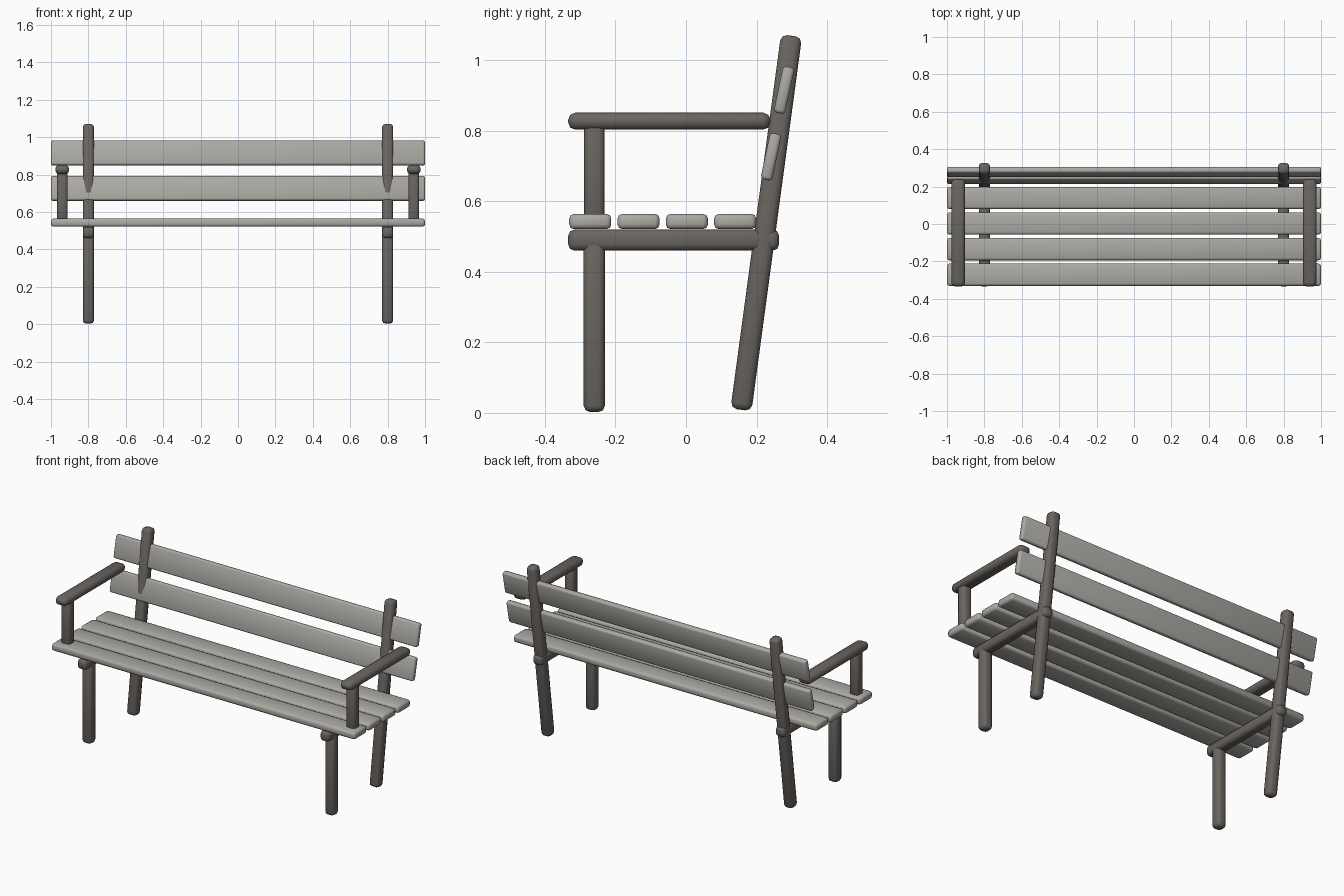
import bpy, math

if "Cube" in bpy.data.objects:
    bpy.data.objects.remove(bpy.data.objects["Cube"])


def material(name, rgb):
    m = bpy.data.materials.new(name)
    m.diffuse_color = (*rgb, 1)
    m.use_nodes = True
    m.node_tree.nodes["Principled BSDF"].inputs["Base Color"].default_value = m.diffuse_color
    return m


SLAT = material("pale grey wood", (0.41, 0.40, 0.37))
FRAME = material("dark grey wood", (0.145, 0.13, 0.118))


def beam(name, centre, size, mat, bevel, tilt=0.0, segments=2):
    """Rounded box, leaning back by tilt radians about x."""
    bpy.ops.mesh.primitive_cube_add(size=1, location=centre)
    ob = bpy.context.object
    ob.name = name
    ob.scale = size
    bpy.ops.object.transform_apply(location=False, rotation=False, scale=True)
    ob.rotation_euler.x = -tilt
    ob.data.materials.append(mat)
    mod = ob.modifiers.new("rounded edges", "BEVEL")
    mod.width = bevel
    mod.segments = segments
    bpy.ops.object.modifier_apply(modifier=mod.name)
    bpy.ops.object.shade_smooth_by_angle(angle=math.radians(50))
    return ob


# Seat slats
for i in range(4):
    beam(f"seat_slat_{i + 1}", (0, -0.2715 + i * 0.137, 0.5425),
         (2, 0.119, 0.043), SLAT, 0.013)

# Backrest slats
for name, y, z in (("lower", 0.241, 0.726), ("upper", 0.278, 0.915)):
    beam(f"{name}_back_slat", (0, y, z), (2, 0.033, 0.134), SLAT, 0.010,
         math.radians(12))

# Frame, repeated on both sides
lean = math.atan2(0.143, 1.06)
for side, s in (("left", -1), ("right", 1)):
    beam(f"{side}_front_leg", (s * 0.8, -0.26, 0.2475),
         (0.06, 0.06, 0.49), FRAME, 0.018)
    beam(f"{side}_back_post", (s * 0.8, 0.2275, 0.539),
         (0.06, 0.06, 1.07), FRAME, 0.018, lean)
    beam(f"{side}_seat_rail", (s * 0.8, -0.035, 0.49),
         (0.06, 0.598, 0.06), FRAME, 0.018)
    beam(f"{side}_arm_post", (s * 0.94, -0.26, 0.675),
         (0.058, 0.058, 0.29), FRAME, 0.016)
    beam(f"{side}_armrest", (s * 0.94, -0.0475, 0.827),
         (0.074, 0.573, 0.048), FRAME, 0.02)
